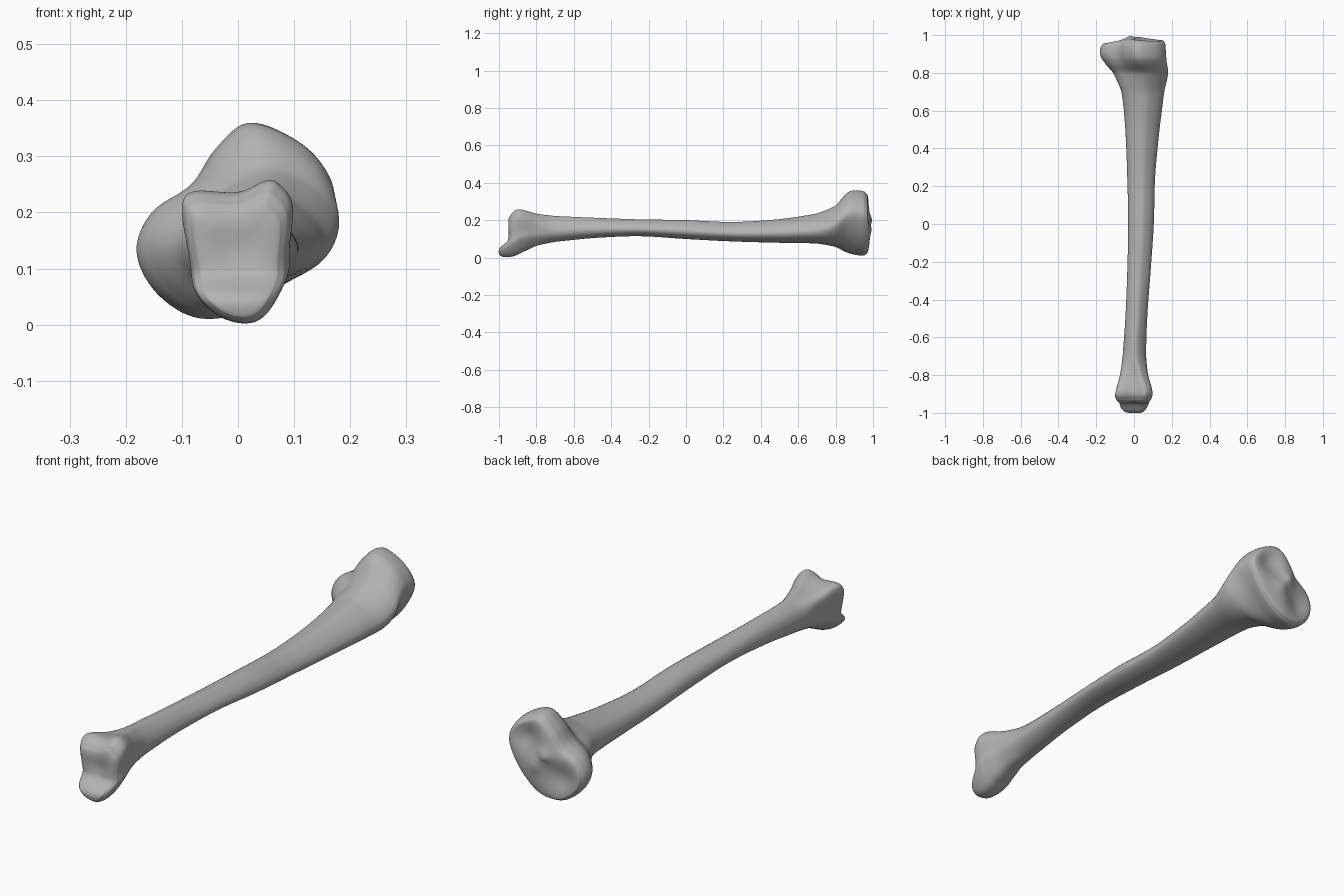
import bpy, bmesh
from math import exp

default = bpy.data.objects.get("Cube")
if default:
    bpy.data.objects.remove(default, do_unlink=True)

SIDES, STEPS, CAP_RINGS = 96, 10, 16

# Extents of the bone along its length: y, min x, max x, min z, max z
STATIONS = [
    (-.965, -.08, .075, .015, .215), (-.95, -.093, .088, .006, .235),
    (-.92, -.1, .096, .006, .253), (-.88, -.095, .096, .028, .256),
    (-.8, -.075, .077, .064, .235), (-.7, -.06, .065, .085, .222),
    (-.5, -.045, .07, .105, .213), (-.25, -.035, .088, .115, .204),
    (0, -.03, .105, .1, .2), (.25, -.035, .112, .087, .19),
    (.5, -.045, .135, .08, .205), (.7, -.065, .16, .076, .235),
    (.8, -.11, .18, .058, .278), (.86, -.16, .172, .028, .345),
    (.9, -.18, .168, .016, .36), (.94, -.178, .165, .011, .354),
    (.96, -.165, .155, .02, .335),
]

# Cross-sections inside a unit box, counter-clockwise from the +x side
KNEE = [(1, .6), (.95, .78), (.8, .92), (.57, 1), (.4, .86), (.28, .68),
        (.08, .54), (0, .34), (.1, .13), (.32, 0), (.6, .06), (.85, .3)]
SHAFT = [(1, .4), (.92, .66), (.75, .87), (.55, 1), (.32, .95), (.12, .8),
         (.02, .6), (0, .38), (.1, .14), (.35, 0), (.65, .03), (.9, .18)]
ANKLE = [(.97, .5), (1, .82), (.88, .97), (.76, 1), (.5, .91), (.1, .92),
         (0, .8), (.07, .45), (.13, .2), (.4, .02), (.72, .02), (.95, .3)]


def ramp(start, end, value):
    t = min(max((value - start) / (end - start), 0), 1)
    return t * t * (3 - 2 * t)


def bump(x, z, cx, cz, radius):
    return exp(-((x - cx) ** 2 + (z - cz) ** 2) / radius ** 2)


def spline(a, b, c, d, t):
    """Smooth curve from b to c, for tuples of any length."""
    return [q + t / 2 * (r - p + t * (2 * p - 5 * q + 4 * r - s + t * (3 * (q - r) + s - p)))
            for p, q, r, s in zip(a, b, c, d)]


def cross_section(y, x0, x1, z0, z1):
    """Blend the three outlines at this length and fit them to the extents."""
    knee, ankle = ramp(.68, .9, y), ramp(-.65, -.9, y)
    shaft = 1 - knee - ankle
    outline = [[knee * k + shaft * s + ankle * a for k, s, a in zip(*trio)]
               for trio in zip(KNEE, SHAFT, ANKLE)]
    n = len(outline)
    ring = []
    for i in range(SIDES):
        f = i * n / SIDES
        j = int(f)
        u, v = spline(*[outline[(j + k) % n] for k in (-1, 0, 1, 2)], f - j)
        ring.append((x0 + u * (x1 - x0), y, z0 + v * (z1 - z0)))
    return ring


def cap(ring, bulge):
    """Rings shrinking to the middle of an end, nearest the rim first."""
    cx = sum(p[0] for p in ring) / SIDES
    cz = sum(p[2] for p in ring) / SIDES
    rings = []
    for i in range(1, CAP_RINGS):
        s = 1 - i / CAP_RINGS
        rings.append([(cx + (x - cx) * s, y + bulge * (1 - s ** 4), cz + (z - cz) * s)
                      for x, y, z in ring])
    return rings, (cx, ring[0][1] + bulge, cz)


def sculpt(x, y, z):
    """Shape the two joint ends."""
    # Knee plateau: tilted condyles, two shallow cups, a raised middle
    top = ramp(.84, .96, y)
    face = ramp(.955, .972, y)
    dy = top * (.012 if x > 0 else .012 + .1 * x)
    dy -= face * (.024 * bump(x, z, .07, .255, .065) + .022 * bump(x, z, -.085, .115, .065))
    dy += face * (.014 * bump(x, z, -.02, .2, .03) + .008 * bump(x, z, .02, .15, .03))
    # Ankle: a hollow bearing face above a projecting lower tip
    end = ramp(-.88, -.96, y)
    inner = ramp(-.955, -.972, y)
    dy -= end * .033 * ramp(.085, .035, z)
    dy += end * .018 * ramp(.06, .1, z) + inner * .014 * bump(x, z, 0, .135, .06)
    return x, y + dy, z


# Sections along the whole length
rings = []
last = len(STATIONS) - 1
for i in range(last):
    around = [STATIONS[min(max(i + k, 0), last)] for k in (-1, 0, 1, 2)]
    for step in range(STEPS):
        t = step / STEPS
        row = spline(*around, t)
        row[0] = around[1][0] + t * (around[2][0] - around[1][0])
        rings.append(cross_section(*row))
rings.append(cross_section(*STATIONS[last]))

ankle_cap, ankle_pole = cap(rings[0], -.01)
knee_cap, knee_pole = cap(rings[-1], .014)
rings = ankle_cap[::-1] + rings + knee_cap

# Skin the sections
bm = bmesh.new()
loops = [[bm.verts.new(sculpt(*p)) for p in ring] for ring in rings]
for lower, upper in zip(loops, loops[1:]):
    for i in range(SIDES):
        j = (i + 1) % SIDES
        bm.faces.new((lower[i], lower[j], upper[j], upper[i]))
for loop, pole in ((loops[0], ankle_pole), (loops[-1], knee_pole)):
    centre = bm.verts.new(sculpt(*pole))
    for i in range(SIDES):
        bm.faces.new((loop[i], loop[(i + 1) % SIDES], centre))
for _ in range(3):
    bmesh.ops.smooth_vert(bm, verts=bm.verts, factor=.5,
                          use_axis_x=True, use_axis_y=True, use_axis_z=True)
bmesh.ops.recalc_face_normals(bm, faces=bm.faces)
for face in bm.faces:
    face.smooth = True

mesh = bpy.data.meshes.new("shin_bone")
bm.to_mesh(mesh)
bm.free()
bone = bpy.data.objects.new("shin_bone", mesh)
bpy.context.collection.objects.link(bone)

# Plain grey bone colour
grey = bpy.data.materials.new("bone_grey")
grey.use_nodes = True
colour = (.45, .45, .45, 1)
grey.diffuse_color = colour
grey.node_tree.nodes["Principled BSDF"].inputs["Base Color"].default_value = colour
mesh.materials.append(grey)
